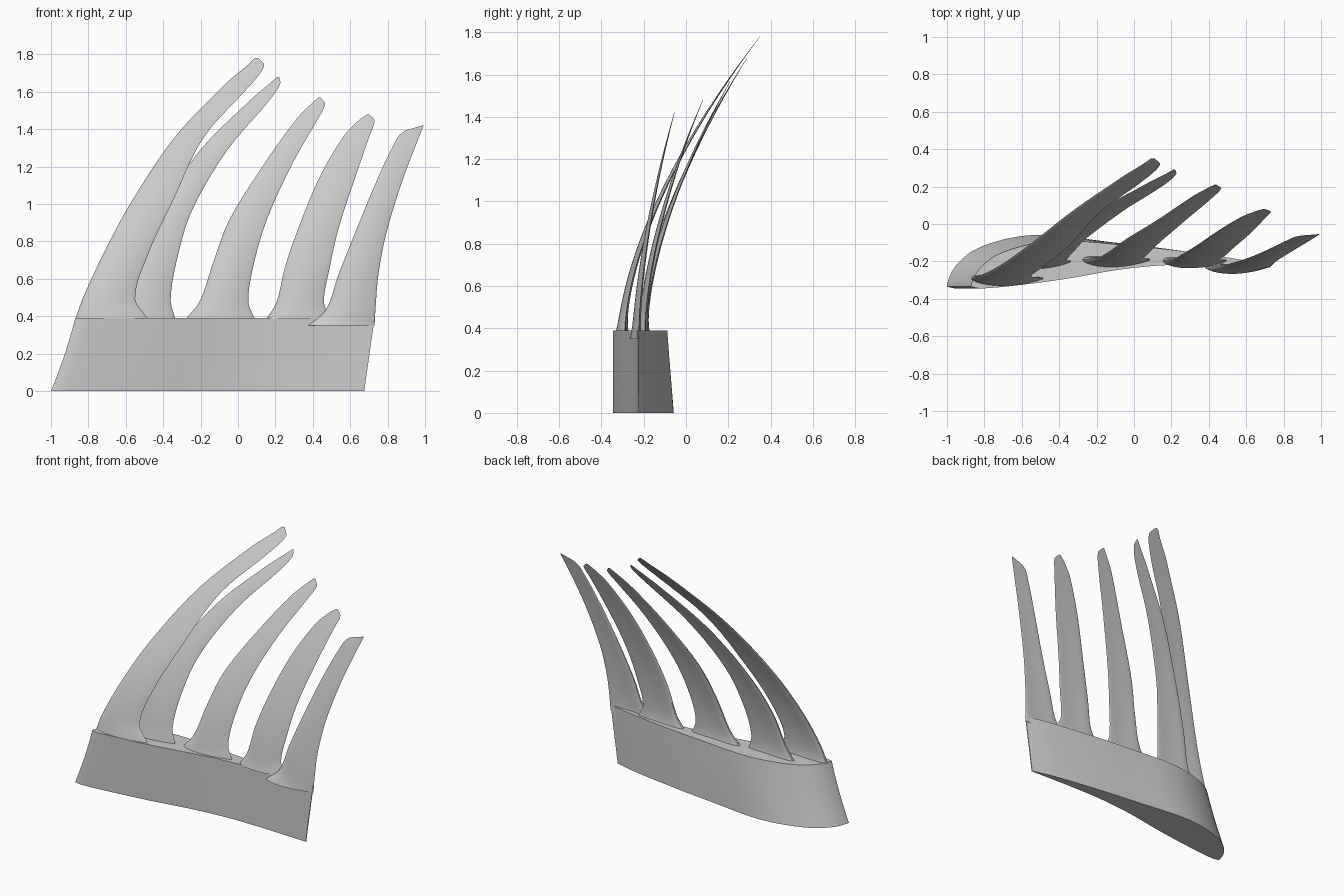
import bpy, bmesh, math

cube = bpy.data.objects.get("Cube")
if cube:
    bpy.data.objects.remove(cube, do_unlink=True)

grey = bpy.data.materials.new("light_grey")
grey.use_nodes = True
grey.diffuse_color = (0.6, 0.6, 0.6, 1)
grey.node_tree.nodes["Principled BSDF"].inputs["Base Color"].default_value = (0.6, 0.6, 0.6, 1)


def smooth_at(knots, values, t):
    """Smooth curve through values placed at uneven knots."""
    last = len(knots) - 1
    i = 0
    while i < last - 1 and t > knots[i + 1]:
        i += 1

    def slope(k):
        a, b = max(k - 1, 0), min(k + 1, last)
        return (values[b] - values[a]) / (knots[b] - knots[a])

    h = knots[i + 1] - knots[i]
    u = (t - knots[i]) / h
    blend = u * u * (3 - 2 * u)
    return (values[i] * (1 - blend) + values[i + 1] * blend
            + h * slope(i) * u * (1 - u) ** 2
            - h * slope(i + 1) * u * u * (1 - u))


def loft(name, rings):
    """Skin a stack of closed rings and cap both ends."""
    bm = bmesh.new()
    loops = [[bm.verts.new(p) for p in ring] for ring in rings]
    count = len(loops[0])
    for low, high in zip(loops, loops[1:]):
        for i in range(count):
            j = (i + 1) % count
            bm.faces.new((low[i], low[j], high[j], high[i]))
    bm.faces.new(loops[0][::-1])
    bm.faces.new(loops[-1])
    bmesh.ops.recalc_face_normals(bm, faces=bm.faces)
    mesh = bpy.data.meshes.new(name)
    bm.to_mesh(mesh)
    bm.free()
    obj = bpy.data.objects.new(name, mesh)
    bpy.context.collection.objects.link(obj)
    mesh.materials.append(grey)
    bpy.ops.object.select_all(action="DESELECT")
    obj.select_set(True)
    bpy.context.view_layer.objects.active = obj
    bpy.ops.object.shade_smooth_by_angle(angle=math.radians(35))
    return obj


# Wing base: cambered aerofoil, swept and slightly thinner at the top
BACK_T = (0, .01, .04, .09, .2, .3, .4, .49, .68, .9, 1)
BACK_Y = (-.325, -.27, -.2, -.135, -.075, -.057, -.07, -.09, -.128, -.185, -.225)
FRONT_T = (0, .03, .17, .33, .49, .65, .8, 1)
FRONT_Y = (-.335, -.345, -.325, -.29, -.245, -.22, -.22, -.232)
BASE_TOP = 0.39


def base_ring(f):
    nose = -1 + 0.16 * f - 0.03 * f * f
    tail = 0.675 + 0.055 * f
    steps = 28
    chord = [(i / steps) ** 2 if i < steps / 2 else None for i in range(steps + 1)]
    chord = [(1 - math.cos(math.pi * i / steps)) / 2 for i in range(steps + 1)]
    ring = []
    for t in chord:
        front = smooth_at(FRONT_T, FRONT_Y, t)
        back = smooth_at(BACK_T, BACK_Y, t)
        back += (front - back) * 0.13 * f
        ring.append((t, back))
    ring += [(t, smooth_at(FRONT_T, FRONT_Y, t)) for t in reversed(chord)]
    return [(nose + (tail - nose) * t, y, BASE_TOP * f) for t, y in ring]


loft("wing_base", [base_ring(i / 6) for i in range(7)])

# Feathers: bottom, top, root y, tip y, then leading and trailing edge x
HEIGHTS = (0, .08, .25, .45, .7, .9, .97, 1)
FEATHERS = [
    (.385, 1.78, -.29, .35,
     (-.87, -.83, -.72, -.57, -.335, -.07, .045, .09),
     (-.48, -.55, -.48, -.35, -.18, .07, .14, .11)),
    (.385, 1.68, -.2, .29,
     (-.68, -.62, -.55, -.42, -.2, .06, .165, .21),
     (-.335, -.36, -.325, -.245, -.055, .165, .225, .22)),
    (.385, 1.57, -.19, .21,
     (-.28, -.205, -.135, -.045, .14, .31, .39, .43),
     (.09, .055, .085, .155, .29, .425, .465, .44)),
    (.385, 1.48, -.195, .08,
     (.15, .205, .25, .325, .44, .57, .645, .69),
     (.5, .46, .49, .54, .63, .705, .73, .7)),
    (.35, 1.42, -.225, -.055,
     (.375, .47, .535, .62, .73, .83, .885, .985),
     (.73, .735, .75, .79, .87, .95, .98, .992)),
]


def feather_ring(f, bottom, top, root_y, tip_y, lead, trail):
    x0 = smooth_at(HEIGHTS, lead, f)
    x1 = smooth_at(HEIGHTS, trail, f)
    y = root_y + (tip_y - root_y) * f ** 1.65
    half = 0.017 * (1 - f) + 0.001 + 0.012 * math.exp(-f * 25)
    ring = []
    sides = 24
    for i in range(sides):
        a = 2 * math.pi * i / sides
        t = (1 - math.cos(a)) / 2
        bow = -0.014 * (1 - f) * math.sin(math.pi * t)
        thick = half * math.sin(a) * (1.25 - 0.7 * t)
        ring.append((x0 + (x1 - x0) * t, y + bow + thick, bottom + (top - bottom) * f))
    return ring


for number, feather in enumerate(FEATHERS, 1):
    stations = [a + (b - a) * k / 5 for a, b in zip(HEIGHTS, HEIGHTS[1:]) for k in range(5)]
    loft(f"feather_{number}", [feather_ring(f, *feather) for f in stations + [1]])
